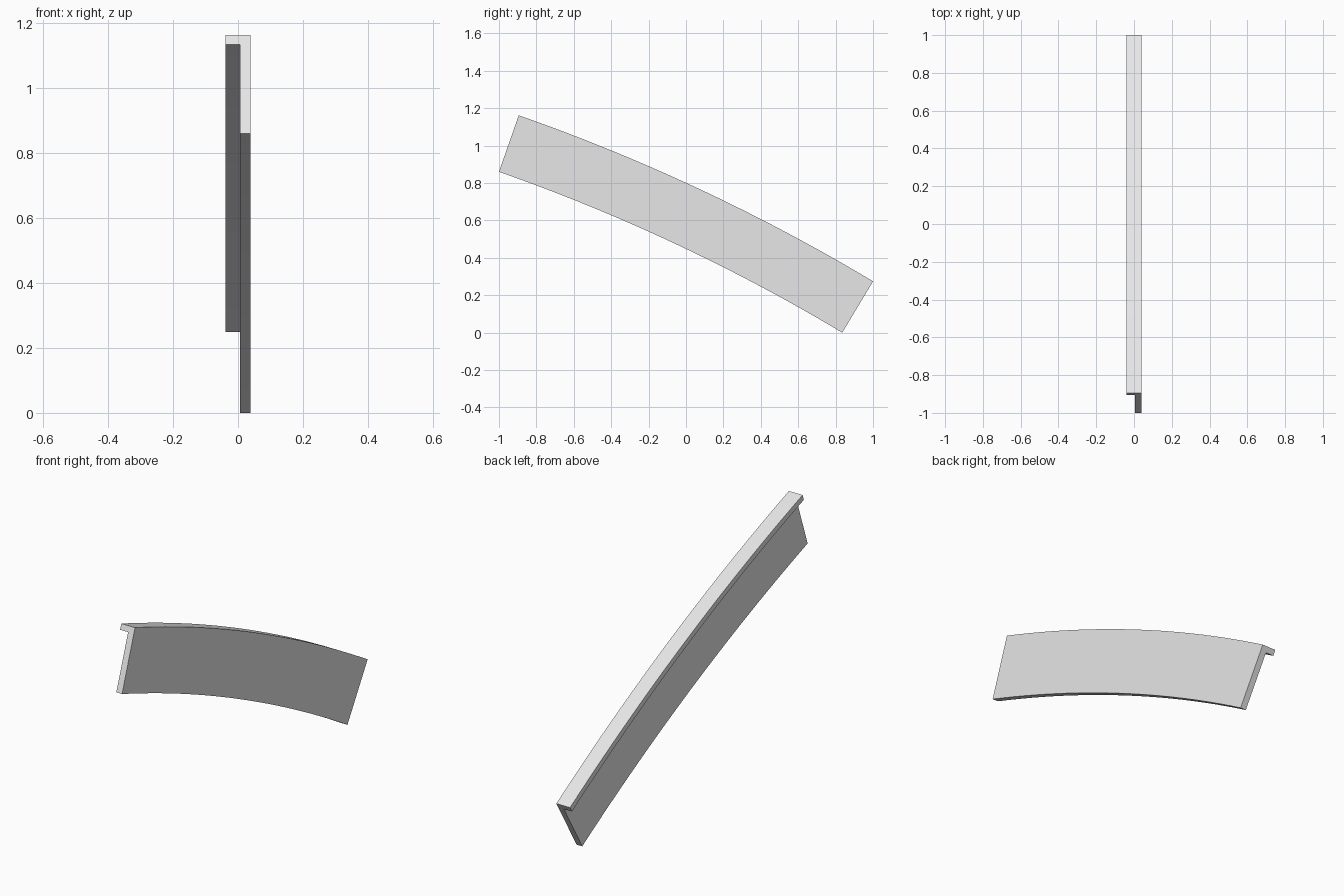
import bpy, bmesh, math

cube = bpy.data.objects.get("Cube")
if cube:
    bpy.data.objects.remove(cube, do_unlink=True)

# Arc of the beam's top edge, angles measured from vertical
RADIUS = 10.35
START, END = math.radians(19.3), math.radians(30.9)
SEGMENTS = 24
LOW_END = (1.0, 0.2746)
CENTRE_Y = LOW_END[0] - RADIUS * math.sin(END)
CENTRE_Z = LOW_END[1] - RADIUS * math.cos(END)

# Angle-iron cross-section: (x, depth below the top edge)
HALF_WIDTH, WEB_X = 0.039, 0.0065
WEB_HEIGHT, FLANGE = 0.32, 0.03
PROFILE = [(-HALF_WIDTH, 0), (HALF_WIDTH, 0), (HALF_WIDTH, WEB_HEIGHT),
           (WEB_X, WEB_HEIGHT), (WEB_X, FLANGE), (-HALF_WIDTH, FLANGE)]


def section(bm, angle):
    """One ring of the cross-section, square to the arc."""
    return [bm.verts.new((x, CENTRE_Y + (RADIUS - d) * math.sin(angle),
                          CENTRE_Z + (RADIUS - d) * math.cos(angle)))
            for x, d in PROFILE]


# Sweep the section along the arc and cap both ends
bm = bmesh.new()
rings = [section(bm, START + (END - START) * i / SEGMENTS)
         for i in range(SEGMENTS + 1)]
for a, b in zip(rings, rings[1:]):
    for i in range(len(PROFILE)):
        j = (i + 1) % len(PROFILE)
        bm.faces.new((a[i], a[j], b[j], b[i]))
bm.faces.new(rings[0])
bm.faces.new(rings[-1])
bmesh.ops.recalc_face_normals(bm, faces=bm.faces)
mesh = bpy.data.meshes.new("curved_angle_beam")
bm.to_mesh(mesh)
bm.free()

beam = bpy.data.objects.new("curved_angle_beam", mesh)
bpy.context.collection.objects.link(beam)

# Plain grey
grey = bpy.data.materials.new("light_grey")
grey.use_nodes = True
colour = (0.8, 0.8, 0.8, 1)
grey.diffuse_color = colour
for node in grey.node_tree.nodes:
    if node.type == "BSDF_PRINCIPLED":
        node.inputs["Base Color"].default_value = colour
mesh.materials.append(grey)

# Smooth along the curve, sharp at the corners
bpy.ops.object.select_all(action="DESELECT")
beam.select_set(True)
bpy.context.view_layer.objects.active = beam
bpy.ops.object.shade_smooth_by_angle(angle=math.radians(30))
